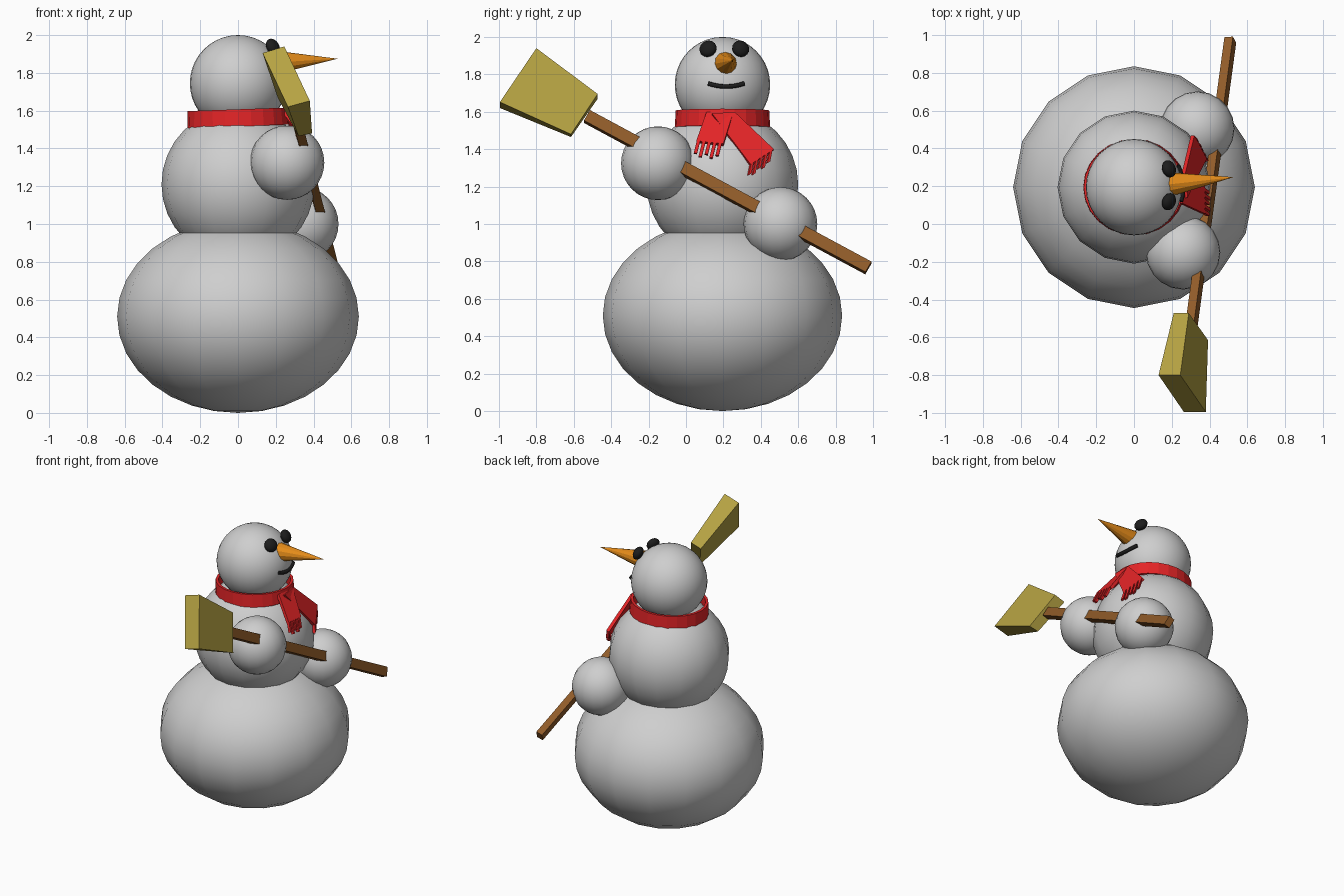
import bpy, bmesh, math
from mathutils import Vector, Matrix

if "Cube" in bpy.data.objects:
    bpy.data.objects.remove(bpy.data.objects["Cube"])

AXIS_Y = 0.195                      # the snow balls stack on this y


def material(name, r, g, b):
    m = bpy.data.materials.new(name)
    m.diffuse_color = (r, g, b, 1)
    m.use_nodes = True
    m.node_tree.nodes["Principled BSDF"].inputs["Base Color"].default_value = m.diffuse_color
    return m


SNOW = material("snow_white", 0.62, 0.62, 0.62)
RED = material("scarf_red", 0.78, 0.018, 0.02)
WOOD = material("handle_brown", 0.28, 0.105, 0.022)
OLIVE = material("blade_olive", 0.46, 0.36, 0.055)
ORANGE = material("carrot_orange", 0.78, 0.26, 0.01)
COAL = material("coal_black", 0.012, 0.012, 0.012)


def finish(name, bm, mat, smooth=False):
    bmesh.ops.recalc_face_normals(bm, faces=bm.faces)
    me = bpy.data.meshes.new(name)
    bm.to_mesh(me)
    bm.free()
    me.materials.append(mat)
    for p in me.polygons:
        p.use_smooth = smooth
    ob = bpy.data.objects.new(name, me)
    bpy.context.collection.objects.link(ob)
    return ob


def ball(name, loc, radii, mat, segs=16, rings=16, normal=(0, 0, 1)):
    """Ellipsoid whose local z points along normal."""
    bm = bmesh.new()
    bmesh.ops.create_uvsphere(bm, u_segments=segs, v_segments=rings, radius=1)
    rot = Matrix() if normal == (0, 0, 1) else Vector(normal).to_track_quat('Z', 'Y').to_matrix().to_4x4()
    bm.transform(Matrix.Translation(loc) @ rot @ Matrix.Diagonal((*radii, 1)))
    return finish(name, bm, mat, True)


def hexa(bm, front, back):
    """Six-sided block between two matching quads."""
    a = [bm.verts.new(p) for p in front]
    b = [bm.verts.new(p) for p in back]
    bm.faces.new(a)
    bm.faces.new(b[::-1])
    for i in range(4):
        j = (i + 1) % 4
        bm.faces.new((a[j], a[i], b[i], b[j]))


def plate(bm, quad, thick):
    """Thin block hung behind a quad."""
    q = [Vector(p) for p in quad]
    n = (q[2] - q[0]).cross(q[3] - q[1]).normalized()
    if n.x < 0:
        n = -n
    hexa(bm, q, [p - n * thick for p in q])


# Snow balls
ball("lower_body", (0, AXIS_Y, 0.51), (0.64, 0.64, 0.51), SNOW)
ball("upper_body", (0, AXIS_Y, 1.21), (0.405, 0.405, 0.405), SNOW)
ball("head", (0, AXIS_Y, 1.745), (0.255, 0.255, 0.255), SNOW, 32, 20)
ball("front_hand", (0.26, -0.15, 1.325), (0.197,) * 3, SNOW, 20, 16)
ball("back_hand", (0.335, 0.505, 1.0), (0.197,) * 3, SNOW, 20, 16)

# Eyes: flattened coals set into the face
for side, label in ((-1, "front_eye"), (1, "back_eye")):
    ball(label, (0.185, AXIS_Y + 0.01 + side * 0.087, 1.937), (0.047, 0.047, 0.032),
         COAL, 16, 10, (0.8, side * 0.3, 0.45))

# Nose: faceted carrot
base, tip = Vector((0.19, 0.21, 1.855)), Vector((0.527, 0.248, 1.875))
bm = bmesh.new()
bmesh.ops.create_cone(bm, cap_ends=True, segments=12, radius1=0.064, radius2=0,
                      depth=(tip - base).length)
bm.transform(Matrix.Translation((base + tip) / 2)
             @ (tip - base).to_track_quat('Z', 'Y').to_matrix().to_4x4())
finish("nose", bm, ORANGE)

# Mouth: tube that follows the head
cu = bpy.data.curves.new("mouth", 'CURVE')
cu.dimensions = '3D'
cu.bevel_depth, cu.bevel_resolution, cu.use_fill_caps = 0.013, 1, True
sp = cu.splines.new('POLY')
sp.points.add(8)
for i, pt in enumerate(sp.points):
    t = i / 4 - 1
    dy, z = 0.02 + 0.095 * t, 1.735 + 0.016 * t * t
    pt.co = (math.sqrt(0.255 ** 2 - dy ** 2 - (z - 1.745) ** 2) + 0.004, AXIS_Y + dy, z, 1)
cu.materials.append(COAL)
mouth = bpy.data.objects.new("mouth", cu)
bpy.context.collection.objects.link(mouth)
bpy.context.view_layer.objects.active = mouth
mouth.select_set(True)
bpy.ops.object.convert(target='MESH')

# Scarf band: lathed ring, lower at the back
bm = bmesh.new()
profile = [(0.232, -0.045), (0.255, -0.045), (0.25, 0.045), (0.232, 0.045)]
N = 24
rows = []
for i in range(N):
    a = math.tau * i / N
    rows.append([bm.verts.new((r * math.cos(a) * 1.06, r * math.sin(a), z)) for r, z in profile])
for i in range(N):
    p, q = rows[i], rows[(i + 1) % N]
    for k in range(4):
        bm.faces.new((p[k], q[k], q[(k + 1) % 4], p[(k + 1) % 4]))
bm.transform(Matrix.Translation((0, AXIS_Y, 1.562)) @ Matrix.Rotation(-0.035, 4, 'Y'))
finish("scarf_band", bm, RED)


# Scarf tails with fringes; corners run top-left, top-right, bottom-right, bottom-left
def tail(name, corners, hang, strips=5):
    bm = bmesh.new()
    plate(bm, corners, 0.022)
    br, bl, h = Vector(corners[2]), Vector(corners[3]), Vector(hang)
    for i in range(strips):
        a = bl.lerp(br, i / strips + 0.02)
        b = bl.lerp(br, (i + 0.6) / strips + 0.02)
        d = h * (1.0 if i % 2 else 0.8)
        plate(bm, (a, b, b + d, a + d), 0.018)
    finish(name, bm, RED)


tail("short_scarf_tail", [(0.255, 0.11, 1.60), (0.275, 0.25, 1.59),
                          (0.375, 0.20, 1.43), (0.375, 0.055, 1.445)], (0.03, -0.02, -0.08))
tail("long_scarf_tail", [(0.285, 0.14, 1.59), (0.27, 0.26, 1.60),
                         (0.32, 0.47, 1.40), (0.385, 0.345, 1.32)], (0.015, -0.015, -0.075))

# Shovel handle: square bar through both hands
top, end = Vector((0.305, -0.53, 1.575)), Vector((0.51, 0.975, 0.765))
d = (end - top).normalized()
t = Vector((0.95, 0, 0.3))
t = (t - d * t.dot(d)).normalized() * 0.0235
w = d.cross(t).normalized() * 0.033
bm = bmesh.new()
hexa(bm, *[[p + t + w, p + t - w, p - t - w, p - t + w] for p in (top, end)])
finish("shovel_handle", bm, WOOD)

# Shovel blade: wedge, thicker at the far edge
bm = bmesh.new()
hexa(bm,
     [(0.245, -0.80, 1.94), (0.29, -0.472, 1.695), (0.392, -0.615, 1.48), (0.38, -0.995, 1.652)],
     [(0.13, -0.80, 1.905), (0.21, -0.472, 1.67), (0.32, -0.615, 1.465), (0.264, -0.995, 1.62)])
finish("shovel_blade", bm, OLIVE)
